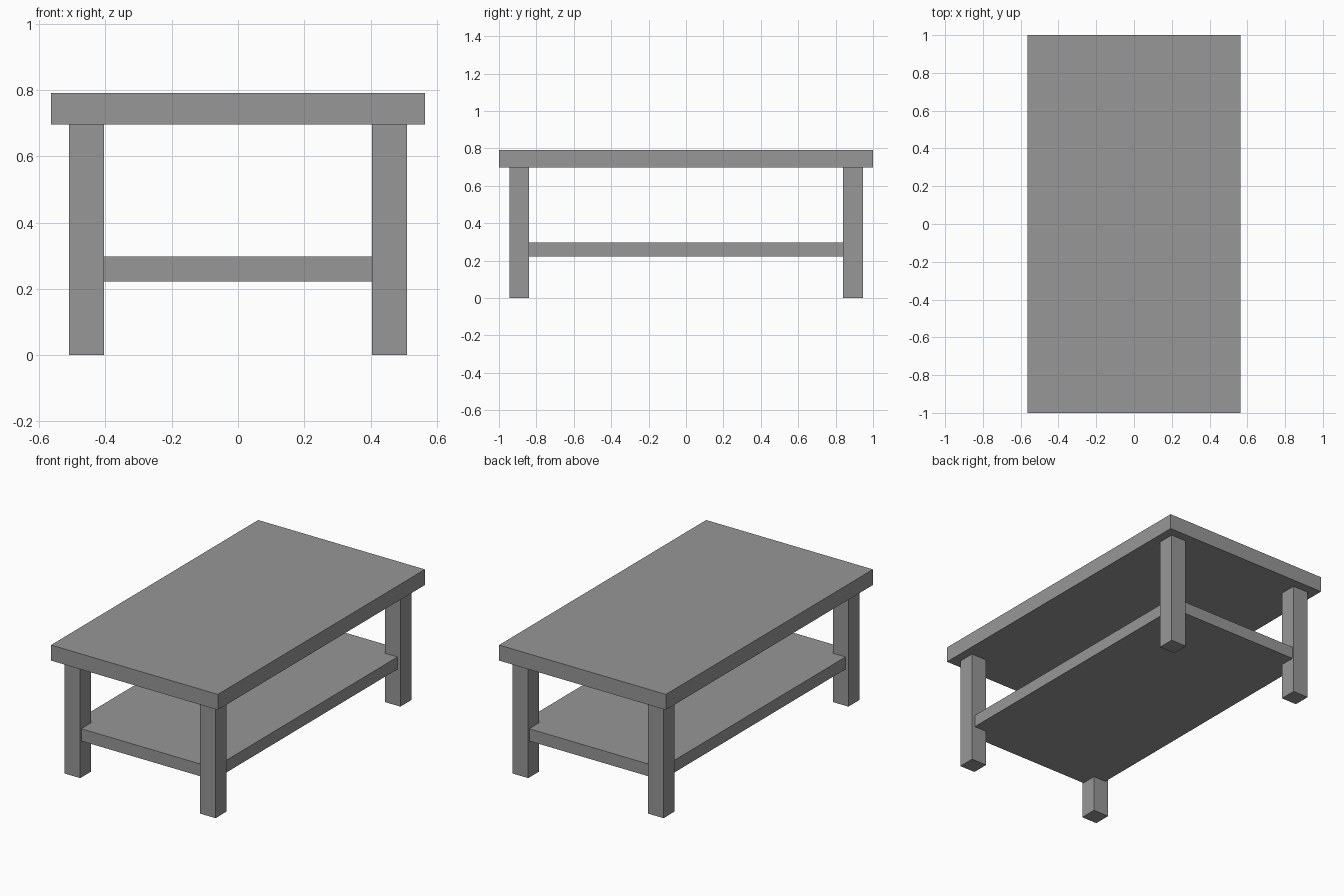
import bpy
import bmesh
from mathutils import Matrix, Vector

cube = bpy.data.objects.get("Cube")
if cube:
    bpy.data.objects.remove(cube, do_unlink=True)

GREY = (0.31, 0.31, 0.31, 1)
grey = bpy.data.materials.new("plain grey")
grey.use_nodes = True
grey.diffuse_color = GREY
grey.node_tree.nodes["Principled BSDF"].inputs["Base Color"].default_value = GREY


def box(name, low, high):
    """Flat-sided box between two opposite corners."""
    low, high = Vector(low), Vector(high)
    bm = bmesh.new()
    bmesh.ops.create_cube(bm, size=1)
    size = Matrix.Diagonal((high - low).to_4d())
    bm.transform(Matrix.Translation((low + high) / 2) @ size)
    mesh = bpy.data.meshes.new(name)
    bm.to_mesh(mesh)
    bm.free()
    mesh.materials.append(grey)
    obj = bpy.data.objects.new(name, mesh)
    bpy.context.collection.objects.link(obj)
    return obj


# Thick top slab
LEG_TOP = 0.697
box("table_top", (-0.564, -1, LEG_TOP), (0.564, 1, 0.792))

# Lower shelf, its corners let into the legs
box("shelf", (-0.49, -0.935, 0.223), (0.49, 0.935, 0.298))

# Four square legs set in from the corners
LEG = 0.105
for end, y in (("front", -0.945), ("back", 0.945 - LEG)):
    for side, x in (("right", -0.51), ("left", 0.51 - LEG)):
        box(f"{end}_{side}_leg", (x, y, 0), (x + LEG, y + LEG, LEG_TOP))
